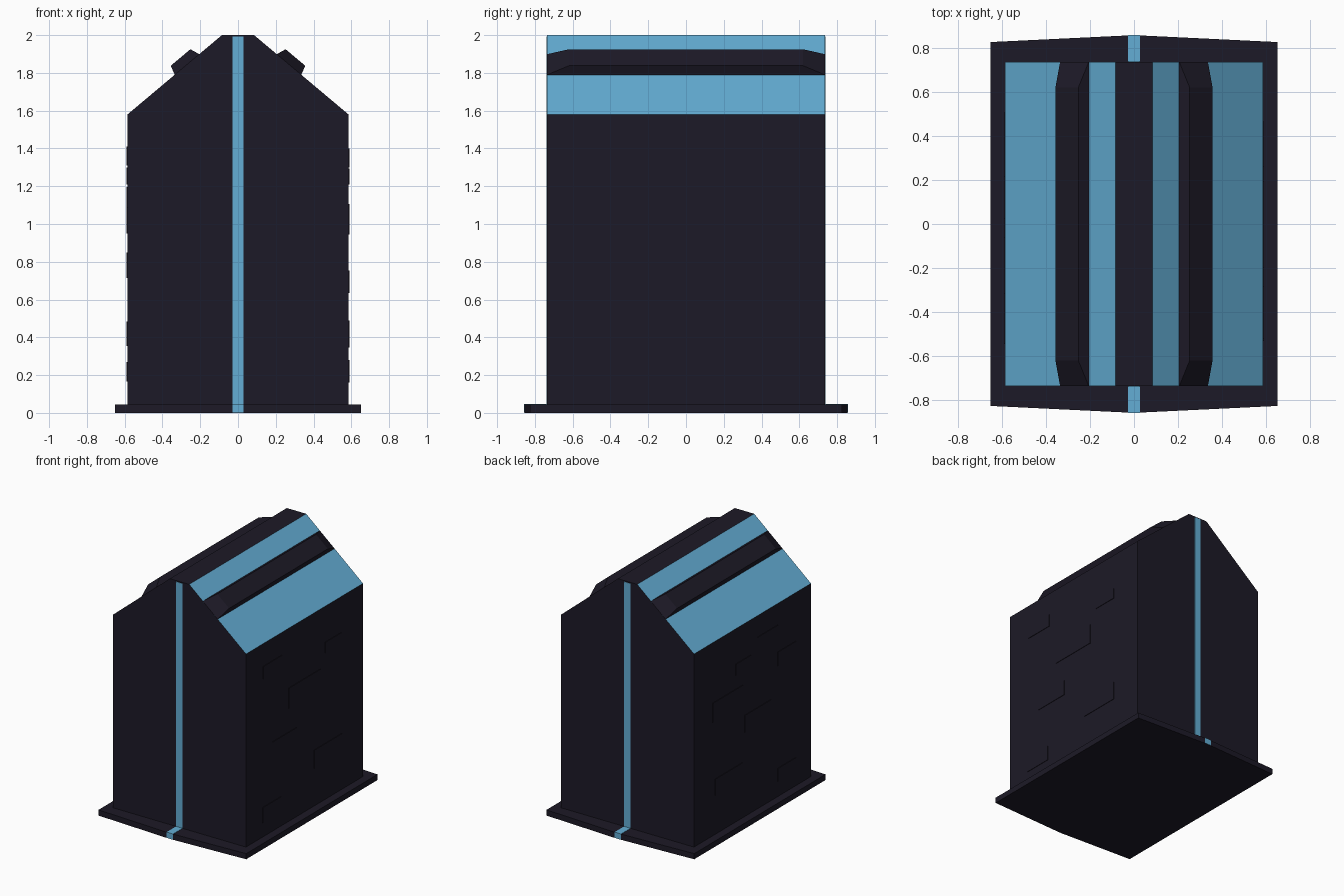
import bpy, bmesh

if "Cube" in bpy.data.objects:
    bpy.data.objects.remove(bpy.data.objects["Cube"])


def material(name, color):
    m = bpy.data.materials.new(name)
    m.diffuse_color = color
    m.use_nodes = True
    m.node_tree.nodes["Principled BSDF"].inputs["Base Color"].default_value = m.diffuse_color
    return m


DARK = material("dark", (0.012, 0.010, 0.020, 1))
BLUE = material("blue", (0.125, 0.42, 0.66, 1))


def loft(name, ring_a, ring_b, mat):
    """Solid between two matching rings of points."""
    bm = bmesh.new()
    a = [bm.verts.new(p) for p in ring_a]
    b = [bm.verts.new(p) for p in ring_b]
    n = len(a)
    bm.faces.new(a)
    bm.faces.new(b[::-1])
    for i in range(n):
        bm.faces.new((a[i], b[i], b[(i + 1) % n], a[(i + 1) % n]))
    bmesh.ops.recalc_face_normals(bm, faces=bm.faces[:])
    me = bpy.data.meshes.new(name)
    bm.to_mesh(me)
    bm.free()
    me.materials.append(mat)
    ob = bpy.data.objects.new(name, me)
    bpy.context.collection.objects.link(ob)
    return ob


def box(name, x0, x1, y0, y1, z0, z1, mat):
    ring = [(x0, y0), (x1, y0), (x1, y1), (x0, y1)]
    return loft(name, [(x, y, z0) for x, y in ring],
                [(x, y, z1) for x, y in ring], mat)


# base slab with slightly pointed ends
outline = [(-0.65, -0.825), (-0.028, -0.855), (0.028, -0.855),
           (0.65, -0.825), (0.65, 0.825), (0.028, 0.855),
           (-0.028, 0.855), (-0.65, 0.825)]
loft("base_slab", [(x, y, 0) for x, y in outline],
     [(x, y, 0.045) for x, y in outline], DARK)

# body with gabled top; the two slopes are blue
D = 0.735
gable = [(-0.585, 0.04), (0.585, 0.04), (0.585, 1.58),
         (0.085, 2.0), (-0.085, 2.0), (-0.585, 1.58)]
body = loft("body", [(x, -D, z) for x, z in gable],
            [(x, D, z) for x, z in gable], DARK)
body.data.materials.append(BLUE)
for f in body.data.polygons:
    if abs(f.normal.x) > 0.3 and f.normal.z > 0.3:
        f.material_index = 1

# tapered roof bars
for side, label in ((1, "right"), (-1, "left")):
    low = [(0.335, -D, 1.79), (0.205, -D, 1.899),
           (0.205, D, 1.899), (0.335, D, 1.79)]
    e = 0.62
    high = [(0.356, -e, 1.838), (0.252, -e, 1.925),
            (0.252, e, 1.925), (0.356, e, 1.838)]
    loft("roof_bar_" + label, [(side * x, y, z) for x, y, z in low],
         [(side * x, y, z) for x, y, z in high], DARK)

# blue centre stripes on both ends, running over the base edge
for s, label in ((-1, "front"), (1, "back")):
    box("wall_stripe_" + label, -0.028, 0.028, s * 0.72, s * 0.738,
        0.045, 1.992, BLUE)
    box("base_stripe_" + label, -0.028, 0.028, s * 0.735, s * 0.857,
        0.001, 0.047, BLUE)

# shallow bricks on the side walls: y0, y1, z0, z1
right = [(-0.52, -0.28, 1.30, 1.40), (0.26, 0.465, 1.21, 1.295),
         (-0.20, 0.195, 0.945, 1.105), (-0.405, -0.105, 0.635, 0.755),
         (0.12, 0.465, 0.345, 0.49), (-0.53, -0.30, 0.16, 0.28)]
left = [(-0.315, -0.06, 1.31, 1.41), (-0.545, -0.315, 1.085, 1.195),
        (0.025, 0.215, 1.21, 1.30), (0.125, 0.505, 0.95, 1.10),
        (-0.23, 0.10, 0.715, 0.85), (0.125, 0.47, 0.355, 0.485),
        (-0.545, -0.315, 0.165, 0.27)]
for s, label, bricks in ((1, "right", right), (-1, "left", left)):
    for i, (y0, y1, z0, z1) in enumerate(bricks):
        box(f"brick_{label}_{i + 1}", s * 0.57, s * 0.589,
            y0, y1, z0, z1, DARK)
